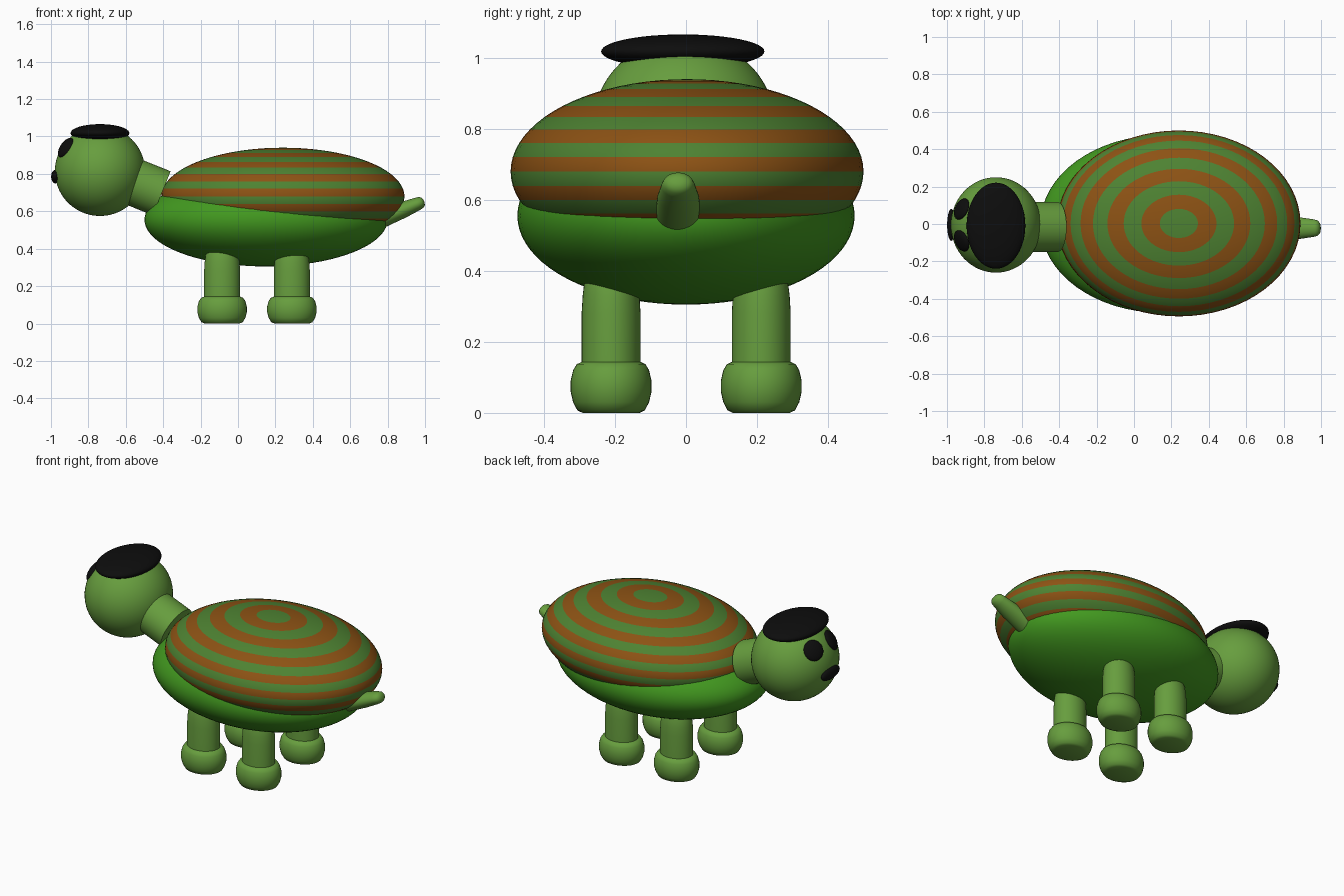
import bpy, bmesh, math
from mathutils import Vector

if "Cube" in bpy.data.objects:
    bpy.data.objects.remove(bpy.data.objects["Cube"])


def material(name, rgb):
    m = bpy.data.materials.new(name)
    m.diffuse_color = (*rgb, 1)
    m.use_nodes = True
    m.node_tree.nodes["Principled BSDF"].inputs["Base Color"].default_value = m.diffuse_color
    return m


SKIN = material("skin_green", (0.135, 0.34, 0.048))
BELLY = material("belly_green", (0.055, 0.32, 0.014))
MOSS = material("shell_green", (0.076, 0.225, 0.032))
BROWN = material("shell_brown", (0.265, 0.085, 0.007))
BLACK = material("black", (0.004, 0.004, 0.004))


def finish(bm, name, mats, loc, angle):
    me = bpy.data.meshes.new(name)
    bm.normal_update()
    bm.to_mesh(me)
    bm.free()
    for m in mats:
        me.materials.append(m)
    ob = bpy.data.objects.new(name, me)
    bpy.context.collection.objects.link(ob)
    ob.location = loc
    bpy.ops.object.select_all(action='DESELECT')
    ob.select_set(True)
    bpy.context.view_layer.objects.active = ob
    bpy.ops.object.shade_smooth_by_angle(angle=math.radians(angle))
    return ob


def ellipsoid(name, loc, radii, mats, u=64, v=40, bands=0):
    bm = bmesh.new()
    bmesh.ops.create_uvsphere(bm, u_segments=u, v_segments=v, radius=1)
    if bands:
        for f in bm.faces:
            z = max(-1, min(1, f.calc_center_median().normalized().z))
            f.material_index = int(math.acos(z) / math.pi * bands) % 2
    bmesh.ops.scale(bm, vec=radii, verts=bm.verts)
    return finish(bm, name, mats, loc, 60)


def lathe(name, loc, profile, mat, scale=(1, 1), tilt=0, n=40):
    """Spin (radius, height) points round local z, with capped ends."""
    bm = bmesh.new()
    rings = []
    for r, z in profile:
        rings.append([bm.verts.new((r * scale[0] * math.cos(2 * math.pi * i / n),
                                    r * scale[1] * math.sin(2 * math.pi * i / n), z))
                      for i in range(n)])
    for a, b in zip(rings, rings[1:]):
        for i in range(n):
            j = (i + 1) % n
            bm.faces.new((a[i], a[j], b[j], b[i]))
    bm.faces.new(rings[0][::-1])
    bm.faces.new(rings[-1])
    ob = finish(bm, name, [mat], loc, 40)
    ob.rotation_euler = (0, tilt, 0)
    return ob


# Body and banded shell
ellipsoid("body", (0.15, 0, 0.555), (0.65, 0.475, 0.25), [BELLY])
ellipsoid("shell", (0.24, 0.003, 0.68), (0.65, 0.497, 0.26), [MOSS, BROWN], bands=20)

# Head, cap, eyes and mouth
head = Vector((-0.738, -0.005, 0.815))
ellipsoid("head", head, (0.241, 0.255, 0.24), [SKIN])
ellipsoid("cap", (-0.738, -0.009, 1.018), (0.157, 0.23, 0.048), [BLACK], 48, 24)
for side, y in (("left", 0.085), ("right", -0.085)):
    d = Vector((-0.183, y, 0.125))
    eye = ellipsoid(side + "_eye", head + d, (0.06, 0.06, 0.022), [BLACK], 32, 16)
    eye.rotation_euler = d.to_track_quat('Z', 'Y').to_euler()
ellipsoid("mouth", (-0.977, -0.005, 0.785), (0.022, 0.085, 0.036), [BLACK], 32, 16)

# Neck
lathe("neck", (-0.408, -0.016, 0.696), [(0.127, 0), (0.127, 0.3)], SKIN,
      scale=(1, 1.05), tilt=math.atan2(-0.927, 0.375))

# Tail, tapered with a rounded tip
lathe("tail", (0.70, -0.022, 0.532),
      [(0.07, 0), (0.058, 0.2), (0.047, 0.28), (0.042, 0.302), (0.03, 0.314), (0.012, 0.319)],
      SKIN, scale=(0.75, 1), tilt=math.radians(67.5))

# Legs and feet
LEG = [(0.083, 0.10), (0.083, 0.28), (0.08, 0.33), (0.075, 0.37), (0.06, 0.42)]
FOOT = [(0.08, 0.0), (0.095, 0.007), (0.107, 0.03), (0.114, 0.06), (0.114, 0.09),
        (0.107, 0.12), (0.097, 0.137), (0.08, 0.145)]
for end, x in (("front", -0.085), ("back", 0.288)):
    for side, y in (("left", 0.212), ("right", -0.211)):
        lathe(f"{end}_{side}_leg", (x, y, 0), LEG, SKIN, scale=(1.16, 1))
        lathe(f"{end}_{side}_foot", (x, y, 0), FOOT, SKIN, scale=(1.16, 1))
